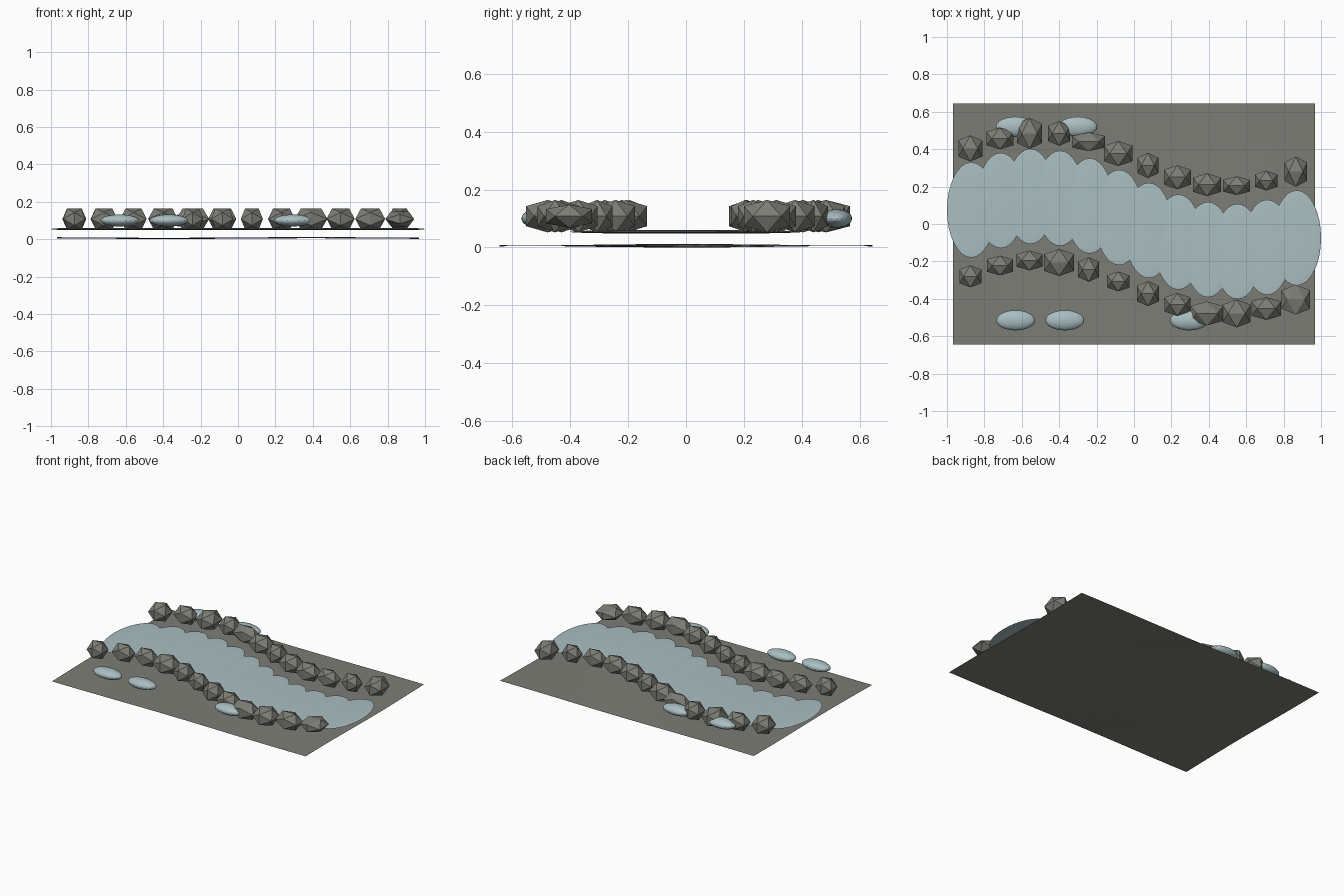
import bpy, bmesh, math
from mathutils import Matrix, Vector

if "Cube" in bpy.data.objects:
    bpy.data.objects.remove(bpy.data.objects["Cube"])


def material(name, rgb):
    m = bpy.data.materials.new(name)
    m.diffuse_color = (*rgb, 1)
    m.use_nodes = True
    m.node_tree.nodes["Principled BSDF"].inputs["Base Color"].default_value = m.diffuse_color
    return m


ROCK = material("grey rock", (0.205, 0.205, 0.18))
WATER = material("pale water", (0.40, 0.515, 0.54))


def finish(name, bm, mat, loc=(0, 0, 0)):
    bmesh.ops.recalc_face_normals(bm, faces=bm.faces)
    me = bpy.data.meshes.new(name)
    bm.to_mesh(me)
    bm.free()
    me.materials.append(mat)
    ob = bpy.data.objects.new(name, me)
    ob.location = loc
    bpy.context.collection.objects.link(ob)
    return ob


# riverbed: thin, slightly rolling sheet
bm = bmesh.new()
bmesh.ops.create_grid(bm, x_segments=16, y_segments=12, size=1)
for v in bm.verts:
    x, y = v.co.x * 0.968, v.co.y * 0.645
    v.co = (x, y, 0.006 + 0.006 * math.sin(4 * x + 2 * y) * math.cos(3 * y))
low = min(v.co.z for v in bm.verts)
for v in bm.verts:
    v.co.z -= low
finish("ground", bm, ROCK)

# river: overlapping flat ovals along a meander
STEP = 0.1582
for i in range(12):
    x = (i - 5.5) * STEP
    bm = bmesh.new()
    bmesh.ops.create_uvsphere(bm, u_segments=32, v_segments=12, radius=1,
                              matrix=Matrix.Diagonal((0.13, 0.255, 0.006, 1)))
    finish("water_patch", bm, WATER, (x, -0.148 * math.sin(3 * x), 0.054))


# bank stones: stretched 20-sided blocks
def stone(name, x, y, rx, ry, rz=0.056):
    g = (1 + 5 ** 0.5) / 2
    bm = bmesh.new()
    for a in (-1, 1):
        for b in (-1 / g, 1 / g):
            for p in ((a, b, 0), (0, a, b), (b, 0, a)):
                bm.verts.new((p[0] * rx, p[1] * ry, p[2] * rz))
    bmesh.ops.convex_hull(bm, input=bm.verts)
    finish(name, bm, ROCK, (x, y, 0.108))


# centre y, half width, half depth for each stone
back = [(.404, .064, .070), (.457, .072, .058), (.484, .067, .083), (.484, .059, .066),
        (.440, .088, .050), (.377, .075, .067), (.313, .056, .067), (.250, .072, .064),
        (.210, .075, .061), (.205, .072, .050), (.232, .059, .053), (.280, .061, .080)]
front = [(-.280, .059, .059), (-.222, .070, .053), (-.195, .070, .053), (-.206, .080, .072),
         (-.243, .056, .066), (-.307, .059, .053), (-.372, .059, .067), (-.430, .070, .061),
         (-.478, .088, .064), (-.478, .075, .075), (-.452, .080, .061), (-.404, .077, .080)]
for name, row in (("back_bank_stone", back), ("front_bank_stone", front)):
    for i, (y, rx, ry) in enumerate(row):
        rz = 0.04 if i == 11 and row is front else 0.056
        stone(name, (i - 5.5) * STEP - 0.005, y, rx, ry, rz)

# pale oval pebbles outside the banks
for x, y in ((-.635, .52), (-.30, .52), (-.633, -.515), (-.37, -.515), (.295, -.515)):
    bm = bmesh.new()
    bmesh.ops.create_icosphere(bm, subdivisions=3, radius=1,
                               matrix=Matrix.Diagonal((0.104, 0.054, 0.032, 1)))
    finish("pale_pebble", bm, WATER, (x, y, 0.1))
